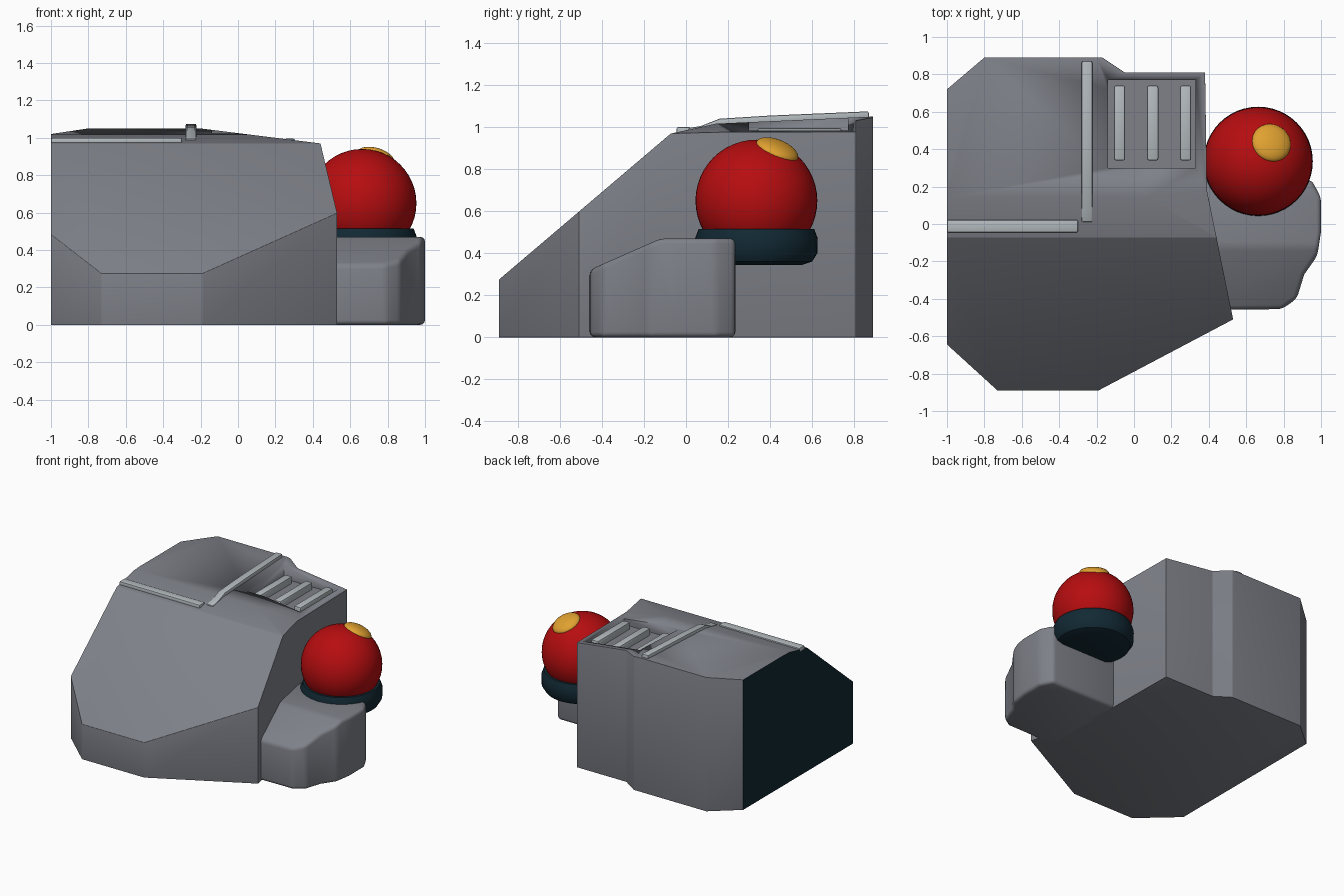
import bpy
import bmesh
from math import radians
from mathutils import Vector

if "Cube" in bpy.data.objects:
    bpy.data.objects.remove(bpy.data.objects["Cube"])


def material(name, r, g, b):
    m = bpy.data.materials.new(name)
    m.use_nodes = True
    m.diffuse_color = (r, g, b, 1)
    m.node_tree.nodes["Principled BSDF"].inputs["Base Color"].default_value = (r, g, b, 1)
    return m


GREY = material("hull grey", 0.21, 0.22, 0.25)
LIGHT = material("trim light grey", 0.45, 0.49, 0.51)
NAVY = material("dark navy", 0.006, 0.022, 0.034)
RED = material("dome red", 0.47, 0.004, 0.005)
GOLD = material("lens gold", 0.75, 0.36, 0.03)


def prism(outline, height):
    """Vertical prism over an outline in plan."""
    bm = bmesh.new()
    base = bm.faces.new([bm.verts.new((x, y, 0)) for x, y in outline])
    top = bmesh.ops.extrude_face_region(bm, geom=[base])["geom"]
    for v in top:
        if isinstance(v, bmesh.types.BMVert):
            v.co.z = height
    bmesh.ops.recalc_face_normals(bm, faces=bm.faces)
    return bm


def slice_off(bm, point, normal, slot=0):
    """Cut away everything on the normal's side and cap the cut."""
    n = Vector(normal).normalized()
    geom = bm.verts[:] + bm.edges[:] + bm.faces[:]
    bmesh.ops.bisect_plane(bm, geom=geom, dist=1e-5, plane_co=point,
                           plane_no=n, clear_outer=True)
    rim = [e for e in bm.edges if e.is_boundary]
    if rim:
        for f in bmesh.ops.holes_fill(bm, edges=rim, sides=0)["faces"]:
            f.material_index = slot
    bmesh.ops.recalc_face_normals(bm, faces=bm.faces)


def round_edges(bm, width, segments=3, angle=20):
    edges = [e for e in bm.edges if len(e.link_faces) == 2
             and e.calc_face_angle(0) > radians(angle)]
    bmesh.ops.bevel(bm, geom=edges, offset=width, segments=segments, profile=0.5,
                    affect='EDGES', clamp_overlap=True)


def finish(ob, *mats, angle=32):
    for m in mats:
        ob.data.materials.append(m)
    bpy.ops.object.select_all(action='DESELECT')
    ob.select_set(True)
    bpy.context.view_layer.objects.active = ob
    bpy.ops.object.shade_smooth_by_angle(angle=radians(angle))
    return ob


def to_object(name, bm, *mats, angle=32):
    me = bpy.data.meshes.new(name)
    bm.to_mesh(me)
    bm.free()
    ob = bpy.data.objects.new(name, me)
    bpy.context.collection.objects.link(ob)
    return finish(ob, *mats, angle=angle)


def box(name, lo, hi, mat, bevel=0.0):
    bm = prism([(lo[0], lo[1]), (hi[0], lo[1]), (hi[0], hi[1]), (lo[0], hi[1])], hi[2] - lo[2])
    bmesh.ops.translate(bm, verts=bm.verts, vec=(0, 0, lo[2]))
    if bevel:
        round_edges(bm, bevel, 2)
    return to_object(name, bm, mat)


def lathe(name, profile, centre, mat, steps=48):
    bm = bmesh.new()
    vs = [bm.verts.new((r, 0, z)) for r, z in profile]
    es = [bm.edges.new(p) for p in zip(vs, vs[1:])]
    bmesh.ops.spin(bm, geom=vs + es, axis=(0, 0, 1), cent=(0, 0, 0),
                   angle=radians(360), steps=steps, use_duplicate=False)
    bmesh.ops.remove_doubles(bm, verts=bm.verts, dist=1e-4)
    bmesh.ops.recalc_face_normals(bm, faces=bm.faces)
    ob = to_object(name, bm, mat)
    ob.location = centre
    return ob


# Main hull: prism with sloped front and faceted roof, cut flat on one side
hull = prism([(-1.18, -0.48), (-0.73, -0.89), (-0.19, -0.89), (0.53, -0.51),
              (0.39, 0.18), (0.38, 0.81), (-0.05, 0.81), (-0.17, 0.89),
              (-0.8, 0.89), (-1.2, 0.55)], 1.3)
slice_off(hull, (0, -0.06, 0.98), (0, -0.85, 1))
slice_off(hull, (0, 0, 0.985), (0, -0.22, 1))
slice_off(hull, (0, 0, 1.01), (0, -0.045, 1))
slice_off(hull, (-0.2, 0, 1.05), (0.125, 0, 1))
slice_off(hull, (-0.8, 0, 1.05), (-0.15, 0, 1))
round_edges(hull, 0.03)
slice_off(hull, (-1, 0, 0), (-1, 0, 0), slot=1)
hull = to_object("main_hull", hull, GREY, NAVY)

# Vent recess in the roof, with bars
cutter = box("vent_cutter", (-0.14, 0.30, 0.94), (0.33, 0.77, 1.3), GREY)
cutter.hide_render = True
cut = hull.modifiers.new("vent", 'BOOLEAN')
cut.operation, cut.solver, cut.object = 'DIFFERENCE', 'EXACT', cutter
bpy.context.view_layer.objects.active = hull
bpy.ops.object.modifier_apply(modifier="vent")
bpy.data.objects.remove(cutter)
for i, x in enumerate((-0.077, 0.1, 0.276)):
    box(f"vent_bar_{i + 1}", (x - 0.03, 0.34, 0.935), (x + 0.03, 0.74, 0.995), LIGHT, 0.01)

# Roof trim strips
box("cross_trim", (-1, -0.045, 0.965), (-0.3, 0.022, 1.0), LIGHT, 0.008)
path = [(0.01, 0.985), (0.07, 0.995), (0.16, 1.03), (0.4, 1.045), (0.87, 1.065)]
bm = bmesh.new()
side = bm.faces.new([bm.verts.new((-0.28, y, z + 0.01)) for y, z in path]
                    + [bm.verts.new((-0.28, y, z - 0.03)) for y, z in reversed(path)])
new = bmesh.ops.extrude_face_region(bm, geom=[side])["geom"]
bmesh.ops.translate(bm, verts=[v for v in new if isinstance(v, bmesh.types.BMVert)],
                    vec=(0.057, 0, 0))
bmesh.ops.recalc_face_normals(bm, faces=bm.faces)
round_edges(bm, 0.008, 2, 40)
to_object("long_trim", bm, LIGHT)

# Side pod with sloped nose
pod = prism([(0.36, -0.46), (0.79, -0.455), (0.87, -0.4), (0.91, -0.27), (0.98, -0.17),
             (1, -0.04), (1, 0.14), (0.95, 0.235), (0.36, 0.235)], 0.47)
slice_off(pod, (0, -0.12, 0.47), (0, -0.44, 1))
round_edges(pod, 0.025)
to_object("side_pod", pod, GREY, angle=40)

# Dome sitting in a dark collar
centre = Vector((0.664, 0.335, 0.65))
lathe("dome_collar", [(0, 0.345), (0.22, 0.345), (0.265, 0.36), (0.29, 0.40),
                      (0.292, 0.47), (0.275, 0.515), (0, 0.515)],
      (centre.x, centre.y, 0), NAVY)
bpy.ops.mesh.primitive_uv_sphere_add(segments=48, ring_count=24, radius=0.29, location=centre)
dome = bpy.context.object
dome.name = "dome"
finish(dome, RED)

# Lens on the dome
aim = Vector((0.075, 0.105, 0.255)).normalized()
bpy.ops.mesh.primitive_uv_sphere_add(segments=32, ring_count=16, radius=1,
                                     location=centre + aim * 0.268)
lens = bpy.context.object
lens.name = "dome_lens"
lens.scale = (0.107, 0.107, 0.045)
lens.rotation_euler = aim.to_track_quat('Z', 'Y').to_euler()
finish(lens, GOLD)
